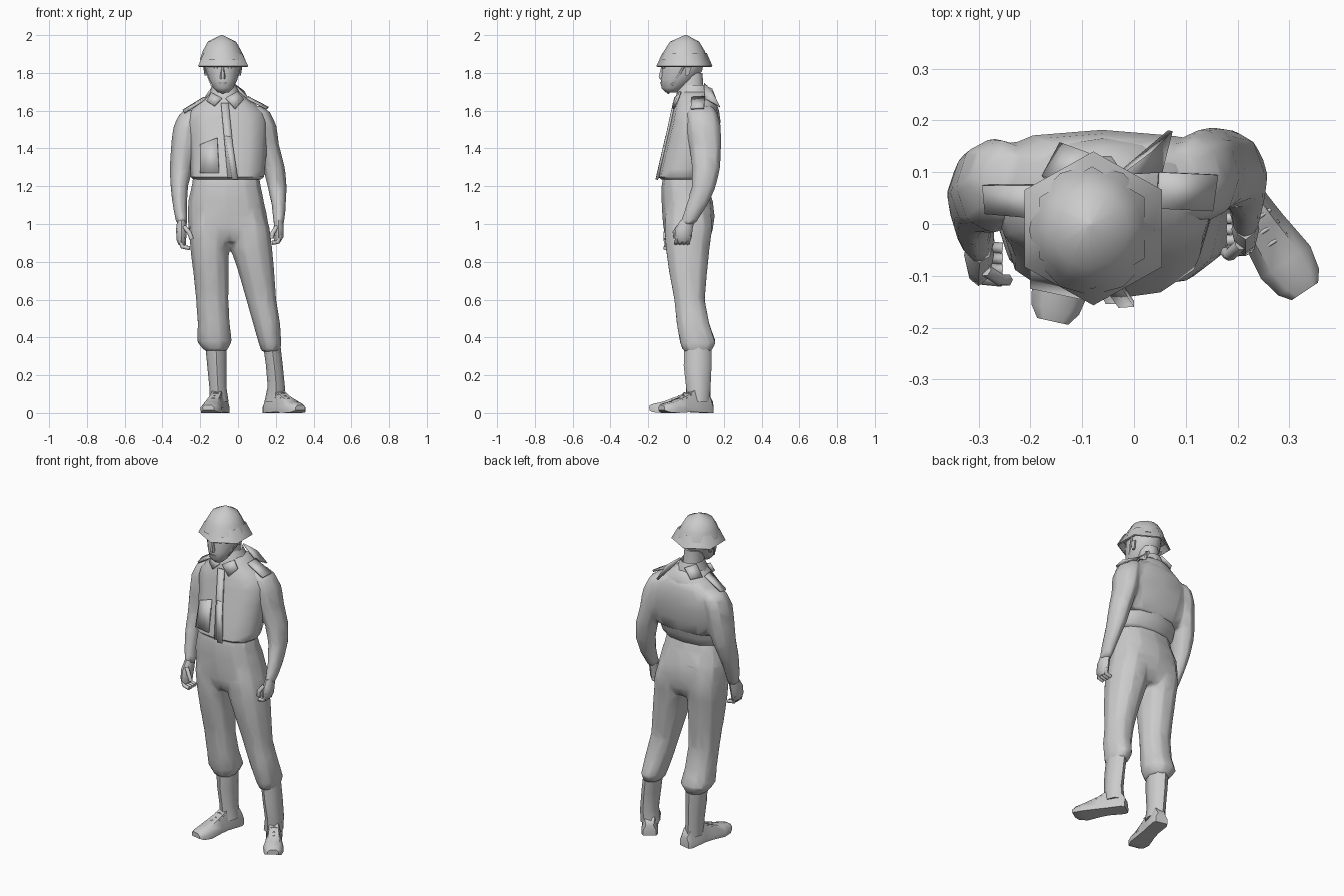
import bpy, bmesh, math
from mathutils import Vector


def finish(name, bm, angle=50):
    bmesh.ops.recalc_face_normals(bm, faces=bm.faces[:])
    me = bpy.data.meshes.new(name)
    bm.to_mesh(me)
    bm.free()
    ob = bpy.data.objects.new(name, me)
    bpy.context.collection.objects.link(ob)
    bpy.ops.object.select_all(action='DESELECT')
    ob.select_set(True)
    bpy.context.view_layer.objects.active = ob
    bpy.ops.object.shade_smooth_by_angle(angle=math.radians(angle))
    return ob


def bridge(bm, rings, caps=True):
    n = len(rings[0])
    for a, b in zip(rings, rings[1:]):
        for i in range(n):
            bm.faces.new((a[i], a[(i + 1) % n], b[(i + 1) % n], b[i]))
    if caps:
        bm.faces.new(rings[0])
        bm.faces.new(rings[-1])


def loft(name, sections, n=12, p=1.0, phase=0.0, caps=True, angle=50):
    """Stack of horizontal rings, each (z, xmin, xmax, ymin, ymax); p < 1 is boxier."""
    bm = bmesh.new()
    rings = []
    for z, x0, x1, y0, y1 in sections:
        ring = []
        for i in range(n):
            t = math.tau * i / n + phase
            c, s = math.cos(t), math.sin(t)
            x = (x0 + x1) / 2 + (x1 - x0) / 2 * math.copysign(abs(c) ** p, c)
            y = (y0 + y1) / 2 + (y1 - y0) / 2 * math.copysign(abs(s) ** p, s)
            ring.append(bm.verts.new((x, y, z)))
        rings.append(ring)
    bridge(bm, rings, caps)
    return finish(name, bm, angle)


def merge(name, parts, ratio):
    """Blend overlapping lofts into one skin, then thin it back to a low-poly mesh."""
    bpy.ops.object.select_all(action='DESELECT')
    for ob in parts:
        ob.select_set(True)
    bpy.context.view_layer.objects.active = parts[0]
    bpy.ops.object.join()
    ob = parts[0]
    ob.name = name
    for m in [m for m in ob.modifiers]:
        ob.modifiers.remove(m)
    mod = ob.modifiers.new("blend", 'REMESH')
    mod.mode = 'VOXEL'
    mod.voxel_size = .01
    mod.use_smooth_shade = True
    mod = ob.modifiers.new("soften", 'SMOOTH')
    mod.factor = .5
    mod.iterations = 4
    mod = ob.modifiers.new("thin", 'DECIMATE')
    mod.ratio = ratio


def panel(name, pts, thick=0.012):
    bm = bmesh.new()
    bm.faces.new([bm.verts.new(p) for p in pts])
    ob = finish(name, bm)
    mod = ob.modifiers.new("thickness", 'SOLIDIFY')
    mod.thickness = thick
    mod.offset = 0
    return ob


def tube(name, pts, r):
    cu = bpy.data.curves.new(name, 'CURVE')
    cu.dimensions = '3D'
    cu.bevel_depth = r
    cu.bevel_resolution = 1
    cu.use_fill_caps = True
    sp = cu.splines.new('POLY')
    sp.points.add(len(pts) - 1)
    for q, p in zip(sp.points, pts):
        q.co = (*p, 1)
    bpy.context.collection.objects.link(bpy.data.objects.new(name, cu))


def foot(name, heel, toe):
    """Shoe lofted from heel to toe, with laces across the instep."""
    h, d = Vector((*heel, 0)), Vector((*toe, 0)) - Vector((*heel, 0))
    side = Vector((-d.y, d.x, 0)).normalized()
    bm = bmesh.new()
    rings = []
    for t, w, z0, ht in [(0, .036, .0, .06), (.07, .046, .0, .10), (.36, .042, .004, .12),
                         (.52, .046, .004, .092), (.78, .056, .0, .06), (.93, .046, .004, .05),
                         (1, .03, .014, .042)]:
        prof = [(-w, z0), (w, z0), (w * 1.02, .03), (w * .6, ht), (-w * .6, ht), (-w * 1.02, .03)]
        rings.append([bm.verts.new(h + d * t + side * a + Vector((0, 0, z))) for a, z in prof])
    bridge(bm, rings)
    finish(name, bm)
    for t, z in [(.45, .108), (.54, .09), (.63, .079)]:
        c = h + d * t + Vector((0, 0, z))
        drop = Vector((0, 0, .012))
        tube(name + "_lace", [c - side * .032 - drop, c, c + side * .032 - drop], .004)


# head and neck
loft("head", [(1.695, -.105, -.05, -.105, -.05), (1.72, -.132, -.024, -.13, -.01),
              (1.765, -.155, -.003, -.134, .05), (1.81, -.17, .008, -.13, .085),
              (1.86, -.178, .012, -.128, .095), (1.93, -.155, -.01, -.10, .08)])
loft("neck", [(1.62, -.145, .0, -.04, .11), (1.72, -.128, -.018, -.035, .095),
              (1.80, -.135, -.025, -.03, .09)], 10)
HX = -.081
loft("nose", [(1.768, HX - .015, HX + .015, -.142, -.11), (1.782, HX - .014, HX + .014, -.147, -.11),
              (1.835, HX - .007, HX + .007, -.132, -.11)], 6)
loft("mouth", [(1.738, HX - .02, HX + .02, -.134, -.10),
               (1.752, HX - .028, HX + .028, -.137, -.10)], 8)
for s, side in [(-1, "right"), (1, "left")]:
    loft("eye_" + side, [(1.823, HX + s * .037 - .012, HX + s * .037 + .012, -.126, -.10),
                         (1.838, HX + s * .037 - .017, HX + s * .037 + .017, -.126, -.10)], 6)
    loft("ear_" + side, [(1.785, HX + s * .088 - .008, HX + s * .088 + .008, -.005, .015),
                         (1.83, HX + s * .095 - .008, HX + s * .095 + .008, -.01, .032)], 6)
    tube("chin_strap_" + side, [(HX + s * .098, .0, 1.86), (HX + s * .084, -.03, 1.80),
                                (HX + s * .058, -.075, 1.735), (HX, -.095, 1.692)], .006)

# helmet: faceted dome and six-sided sloping brim
loft("helmet_dome", [(2.0, -.09, -.08, -.006, .004), (1.965, -.16, -.01, -.085, .07),
                     (1.915, -.187, .018, -.117, .1), (1.868, -.203, .04, -.138, .115)], 12)
loft("helmet_brim", [(1.905, -.197, .035, -.125, .11), (1.836, -.232, .075, -.157, .14),
                     (1.832, -.225, .068, -.15, .133), (1.87, -.2, .04, -.13, .108)],
     6, phase=math.radians(30), caps=False, angle=60)

# jacket body, kept as its own skin so the hem stays crisp
loft("jacket", [(1.235, -.235, .12, -.13, .10), (1.25, -.252, .138, -.147, .115),
                (1.29, -.252, .142, -.141, .135), (1.36, -.252, .15, -.124, .155),
                (1.46, -.262, .155, -.10, .172), (1.54, -.275, .158, -.08, .176),
                (1.59, -.262, .14, -.07, .170), (1.635, -.215, .092, -.06, .165),
                (1.675, -.16, .035, -.05, .15), (1.70, -.135, .005, -.035, .12)], p=.85)
# shoulders and sleeves blended across the back
shoulders = loft("shoulders", [(1.32, -.24, .14, .0, .145), (1.40, -.27, .165, -.02, .168),
                               (1.48, -.29, .18, -.03, .18), (1.55, -.29, .165, -.03, .182),
                               (1.60, -.25, .125, -.03, .175), (1.645, -.19, .07, -.02, .16)], p=.75)
left_arm = loft("left_arm", [
    (1.625, .05, .125, .02, .14), (1.59, .05, .172, .0, .168), (1.52, .06, .205, .0, .186),
    (1.42, .09, .218, .015, .19), (1.30, .13, .249, .03, .182), (1.20, .155, .259, .03, .16),
    (1.10, .178, .255, .0, .115), (1.0, .187, .244, -.035, .05)], 8)
right_arm = loft("right_arm", [
    (1.60, -.29, -.2, .02, .14), (1.57, -.320, -.19, .0, .165),
    (1.51, -.344, -.20, -.02, .168), (1.40, -.357, -.215, -.02, .155),
    (1.29, -.362, -.24, -.02, .135), (1.20, -.358, -.263, -.04, .1),
    (1.10, -.347, -.270, -.06, .05), (1.0, -.327, -.268, -.08, .0)], 8)
merge("sleeves", [shoulders, left_arm, right_arm], .05)

# stand collar, lapel flaps, epaulettes
loft("collar", [(1.65, -.17, .035, -.062, .14), (1.69, -.15, .01, -.055, .135),
                (1.735, -.138, -.01, -.03, .115), (1.69, -.13, -.015, -.03, .10)], 10, caps=False)
panel("collar_flap_left", [(-.065, -.058, 1.665), (-.015, -.068, 1.61), (.03, -.045, 1.66),
                           (-.005, -.03, 1.70)])
panel("collar_flap_right", [(-.085, -.058, 1.665), (-.125, -.064, 1.625), (-.165, -.04, 1.65),
                            (-.14, -.03, 1.695)])
panel("collar_back_left", [(-.03, .095, 1.745), (.03, .14, 1.70), (.07, .18, 1.62),
                           (.05, .10, 1.665)])
panel("collar_back_right", [(-.13, .085, 1.73), (-.085, .135, 1.715), (-.14, .155, 1.665),
                            (-.175, .09, 1.665)])
panel("epaulette_left", [(.045, .03, 1.668), (.15, .025, 1.612), (.16, .095, 1.615), (.05, .10, 1.672)])
panel("epaulette_right", [(-.17, .01, 1.665), (-.285, .02, 1.59), (-.29, .075, 1.6), (-.18, .075, 1.668)])

# front placket, overlap and chest pocket flap
panel("placket", [(-.09, -.064, 1.64), (-.05, -.064, 1.64), (-.01, -.147, 1.245), (-.055, -.149, 1.245)])
panel("placket_overlap", [(-.068, -.103, 1.465), (-.034, -.103, 1.46), (.0, -.154, 1.235), (-.03, -.156, 1.235)])
panel("pocket_flap", [(-.20, -.082, 1.42), (-.11, -.101, 1.455), (-.10, -.141, 1.27), (-.20, -.12, 1.27)], .01)

# hands with curled fingers
loft("left_hand", [(1.02, .193, .238, -.03, .045), (.975, .188, .242, -.055, .035),
                   (.93, .19, .24, -.062, .03), (.905, .19, .225, -.05, .02)], 8)
loft("right_hand", [(1.02, -.322, -.275, -.075, .0), (.97, -.328, -.27, -.11, -.01),
                    (.915, -.325, -.275, -.12, -.02), (.89, -.315, -.275, -.11, -.03)], 8)
for i in range(4):
    y = -.045 + i * .021
    tube("left_finger", [(.222, y, .94), (.212, y - .006, .905), (.18, y - .008, .90)], .0115)
    y = -.10 + i * .021
    tube("right_finger", [(-.308, y, .92), (-.295, y - .006, .88), (-.255, y - .01, .872)], .0115)
tube("left_thumb", [(.205, -.04, .985), (.185, -.06, .955), (.178, -.055, .925)], .012)
tube("right_thumb", [(-.285, -.09, .985), (-.258, -.108, .955), (-.245, -.108, .92)], .012)

# trousers: hips and two legs blended into one skin
hips = loft("hips", [(1.27, -.235, .11, -.118, .098), (1.20, -.246, .121, -.13, .113),
                     (1.12, -.265, .138, -.13, .143), (1.04, -.268, .156, -.126, .152),
                     (.96, -.262, .168, -.117, .14), (.905, -.22, .13, -.09, .11)], p=.85)
right_leg = loft("right_leg", [
    (1.08, -.252, -.06, -.11, .135), (.98, -.262, -.045, -.118, .145), (.88, -.254, -.046, -.113, .13),
    (.75, -.238, -.05, -.094, .116), (.60, -.223, -.050, -.065, .102),
    (.47, -.214, -.043, -.052, .127), (.38, -.218, -.032, -.037, .161),
    (.33, -.18, -.058, -.02, .135)], 10, p=.9)
left_leg = loft("left_leg", [
    (1.08, -.05, .135, -.11, .135), (.98, -.05, .168, -.118, .145), (.88, -.043, .18, -.112, .13),
    (.75, .0, .192, -.094, .116), (.60, .043, .203, -.065, .102),
    (.47, .080, .224, -.052, .127), (.37, .108, .230, -.034, .161),
    (.325, .125, .225, -.015, .135)], 10, p=.9)
merge("trousers", [hips, right_leg, left_leg], .05)

# boot shafts and shoes
loft("right_boot", [(.38, -.175, -.06, -.01, .135), (.25, -.163, -.062, -.012, .135),
                    (.14, -.152, -.062, .0, .13), (.06, -.15, -.05, .0, .13)], 8)
loft("left_boot", [(.38, .13, .222, -.01, .135), (.25, .148, .237, -.012, .135),
                   (.14, .157, .248, .0, .13), (.06, .14, .25, .01, .125)], 8)
foot("right_foot", (-.085, .138), (-.157, -.188))
foot("left_foot", (.16, .125), (.33, -.13))
